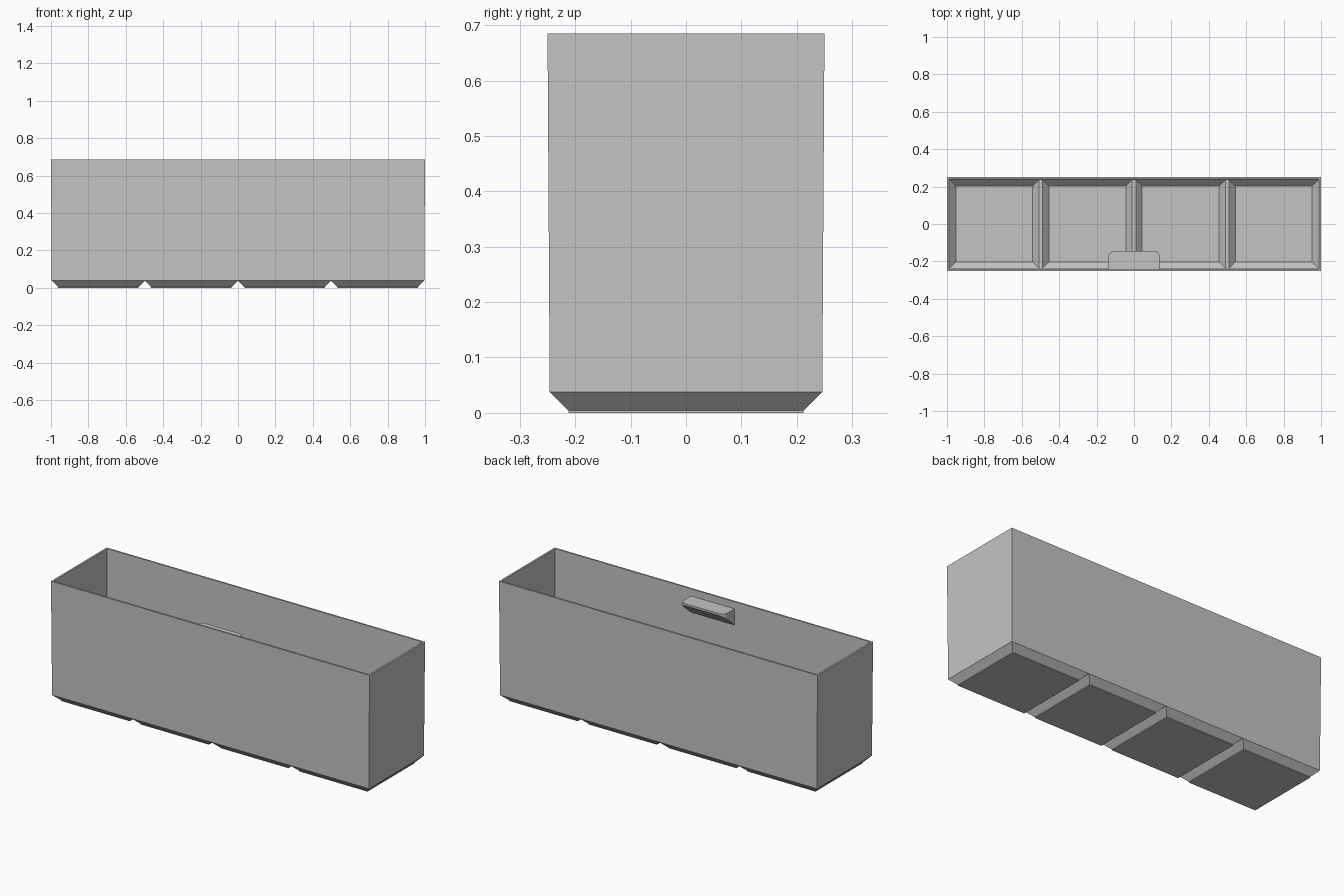
import bpy, bmesh, math

cube = bpy.data.objects.get("Cube")
if cube:
    bpy.data.objects.remove(cube, do_unlink=True)

grey = bpy.data.materials.new("plain_grey")
grey.use_nodes = True
colour = (0.55, 0.55, 0.55, 1)
grey.diffuse_color = colour
grey.node_tree.nodes["Principled BSDF"].inputs["Base Color"].default_value = colour


def finish(bm, name, location=(0, 0, 0)):
    bmesh.ops.recalc_face_normals(bm, faces=bm.faces)
    mesh = bpy.data.meshes.new(name)
    bm.to_mesh(mesh)
    bm.free()
    mesh.materials.append(grey)
    obj = bpy.data.objects.new(name, mesh)
    obj.location = location
    bpy.context.collection.objects.link(obj)
    return obj


def rect_loft(name, rings, location=(0, 0, 0), closed=False):
    """Loft rectangles given as (half width, half depth, height)."""
    bm = bmesh.new()
    loops = [[bm.verts.new((sx * w, sy * d, z))
              for sx, sy in ((-1, -1), (1, -1), (1, 1), (-1, 1))]
             for w, d, z in rings]
    pairs = list(zip(loops, loops[1:]))
    if closed:
        pairs.append((loops[-1], loops[0]))
    else:
        bm.faces.new(loops[0])
        bm.faces.new(loops[-1])
    for a, b in pairs:
        for i in range(4):
            j = (i + 1) % 4
            bm.faces.new((a[i], a[j], b[j], b[i]))
    return finish(bm, name, location)


# Thin, slightly flared outer walls
base_x, base_y, top_z = 0.996, 0.246, 0.685
foot_z, pocket_z, wall = 0.038, 0.047, 0.01
rect_loft("bin_walls", [
    (base_x, base_y, foot_z),
    (1, 0.25, top_z),
    (1 - wall, 0.25 - wall, top_z),
    (base_x - wall, base_y - wall, pocket_z),
], closed=True)

# Four hollow feet, chamfered outside and inside
hx, hy = base_x / 4, base_y
chamfer = 0.034
foot_rings = [(hx - inset, hy - inset, z) for inset, z in (
    (wall + chamfer, 0.012),
    (wall, pocket_z),
    (0, pocket_z),
    (0, foot_z),
    (chamfer, foot_z - chamfer),
    (chamfer, 0),
)]
for i in range(4):
    rect_loft(f"foot_{i + 1}", foot_rings, ((2 * i - 3) * hx, 0, 0))

# Label shelf: rounded inner corners, sloping underside
half, back, edge, radius = 0.137, -0.241, -0.145, 0.03
shelf_z, lip = 0.645, 0.012
outline = [(-half, back), (half, back)]
for side, start in ((1, 0), (-1, 90)):
    for k in range(7):
        a = math.radians(start + 15 * k)
        outline.append((side * (half - radius) + radius * math.cos(a),
                        edge - radius + radius * math.sin(a)))
bm = bmesh.new()
upper = [bm.verts.new((x, y, shelf_z)) for x, y in outline]
lower = [bm.verts.new((x, y, shelf_z - lip - 0.85 * (edge - y))) for x, y in outline]
bm.faces.new(upper)
bm.faces.new(lower)
for i in range(len(outline)):
    j = (i + 1) % len(outline)
    bm.faces.new((upper[i], upper[j], lower[j], lower[i]))
finish(bm, "label_shelf")
